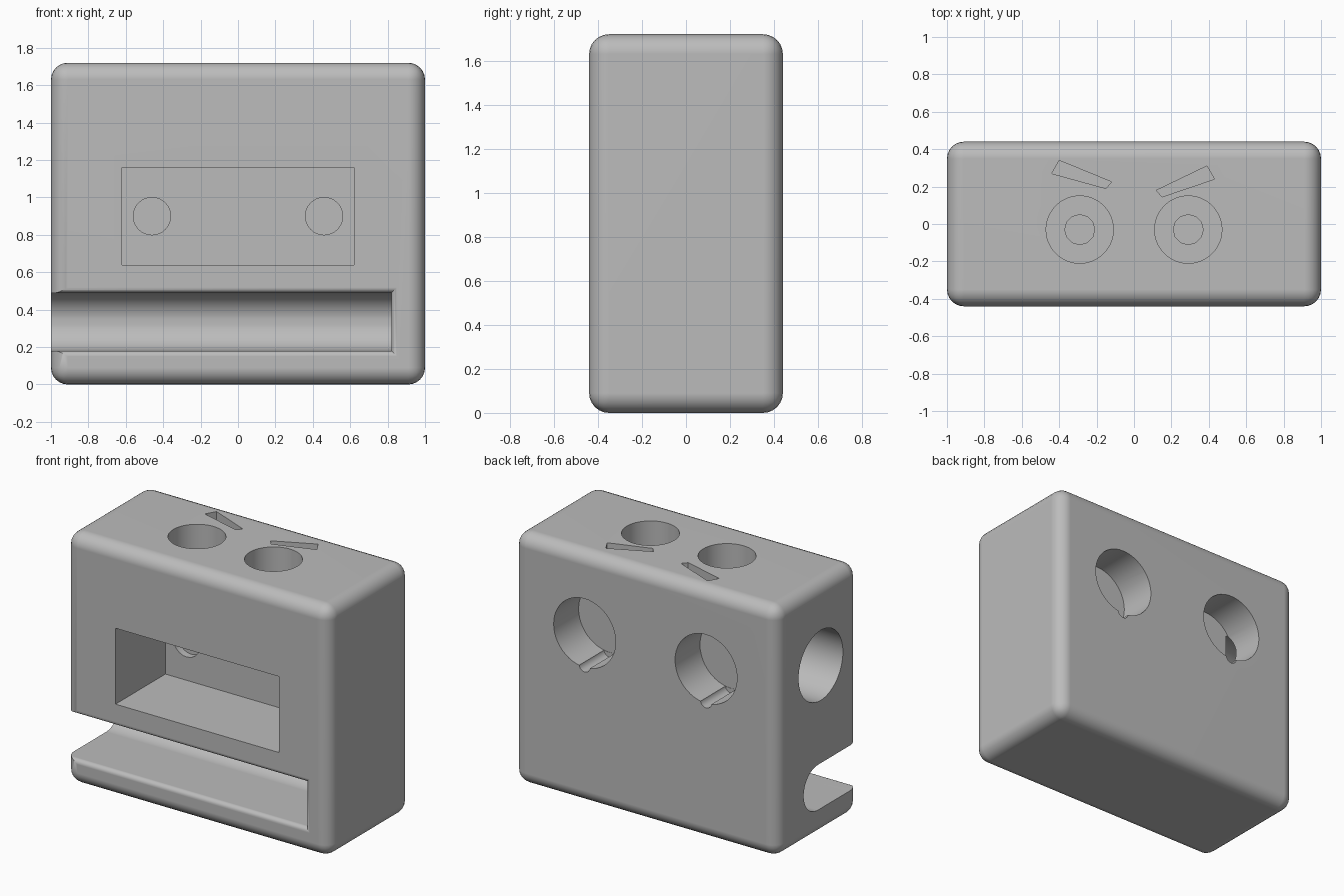
import bpy, bmesh
from math import pi, sin, cos, radians
from mathutils import Vector, Matrix

if "Cube" in bpy.data.objects:
    bpy.data.objects.remove(bpy.data.objects["Cube"], do_unlink=True)

W, D, H = 1.0, 0.44, 1.72        # half width, half depth, height

grey = bpy.data.materials.new("plain grey")
grey.use_nodes = True
grey.diffuse_color = (0.5, 0.5, 0.5, 1)
grey.node_tree.nodes["Principled BSDF"].inputs["Base Color"].default_value = grey.diffuse_color


def make_object(name, bm):
    bmesh.ops.recalc_face_normals(bm, faces=bm.faces)
    mesh = bpy.data.meshes.new(name)
    bm.to_mesh(mesh)
    bm.free()
    obj = bpy.data.objects.new(name, mesh)
    bpy.context.collection.objects.link(obj)
    mesh.materials.append(grey)
    return obj


def box(name, low, high):
    low, high = Vector(low), Vector(high)
    bm = bmesh.new()
    bmesh.ops.create_cube(bm, size=1)
    bmesh.ops.scale(bm, vec=high - low, verts=bm.verts)
    bmesh.ops.translate(bm, vec=(low + high) / 2, verts=bm.verts)
    return make_object(name, bm)


def loft(name, rings):
    """Skin a list of equal-sized rings and cap both ends."""
    bm = bmesh.new()
    loops = [[bm.verts.new(p) for p in ring] for ring in rings]
    n = len(loops[0])
    for a, b in zip(loops, loops[1:]):
        for i in range(n):
            j = (i + 1) % n
            bm.faces.new((a[i], a[j], b[j], b[i]))
    bm.faces.new(loops[0])
    bm.faces.new(loops[-1])
    return make_object(name, bm)


def cylinder(name, start, end, radius, sides=48):
    start, end = Vector(start), Vector(end)
    axis = end - start
    bm = bmesh.new()
    turn = axis.to_track_quat('Z', 'Y').to_matrix().to_4x4()
    bmesh.ops.create_cone(bm, cap_ends=True, segments=sides, radius1=radius, radius2=radius,
                          depth=axis.length, matrix=Matrix.Translation((start + end) / 2) @ turn)
    return make_object(name, bm)


def apply_modifiers(obj):
    graph = bpy.context.evaluated_depsgraph_get()
    mesh = bpy.data.meshes.new_from_object(obj.evaluated_get(graph))
    obj.modifiers.clear()
    obj.data = mesh


def cut(obj, cutter):
    mod = obj.modifiers.new("cut", 'BOOLEAN')
    mod.operation, mod.solver, mod.object = 'DIFFERENCE', 'EXACT', cutter
    apply_modifiers(obj)
    bpy.data.objects.remove(cutter, do_unlink=True)


# Rounded block
body = box("body", (-W, -D, 0), (W, D, H))
bevel = body.modifiers.new("round", 'BEVEL')
bevel.width, bevel.segments = 0.09, 6
apply_modifiers(body)

# Front channel, open at one end, with a rounded lip and a half-round back
r, lip, mid, end = 0.155, 0.03, 0.335, 0.82
steps = [(-D - 0.1, r + lip, end + lip)]
for i in range(6):
    t = i / 5 * pi / 2
    flare = lip * (1 - sin(t))
    steps.append((-D + lip * (1 - cos(t)), r + flare, end + flare))
for i in range(14):
    t = i / 14 * pi / 2
    steps.append((r * sin(t), r * cos(t), end))
cut(body, loft("channel", [[(-W - 0.2, y, mid - h), (x, y, mid - h), (x, y, mid + h), (-W - 0.2, y, mid + h)]
                           for y, h, x in steps]))

# Front pocket
cut(body, box("pocket", (-0.62, -D - 0.1, 0.64), (0.62, 0.10, 1.16)))

# Paired holes: back sockets with a key groove, blind pocket holes, top eye sockets
for s in (-1, 1):
    bx, tx = 0.46 * s, 0.29 * s
    cut(body, cylinder("back_socket", (bx, D + 0.1, 1.17), (bx, 0.17, 1.17), 0.235))
    cut(body, cylinder("key_groove", (bx, D + 0.1, 0.945), (bx, 0.172, 0.945), 0.042, 20))
    cut(body, cylinder("pocket_hole", (bx, 0.05, 0.9), (bx, 0.15, 0.9), 0.1, 32))
    cut(body, cylinder("top_socket", (tx, -0.03, H + 0.1), (tx, -0.03, 1.4), 0.18))
    cut(body, cylinder("pupil_hole", (tx, -0.03, 1.45), (tx, -0.03, 1.1), 0.08, 12))

# Side socket
cut(body, cylinder("side_socket", (-W - 0.1, -0.03, 1.16), (-0.64, -0.03, 1.16), 0.24))

# Slanted brow slots in the top
brows = [[(-0.40, 0.34), (-0.12, 0.225), (-0.15, 0.19), (-0.44, 0.27)],
         [(0.39, 0.31), (0.43, 0.24), (0.15, 0.145), (0.12, 0.18)]]
for brow in brows:
    cut(body, loft("brow", [[(x, y, z) for x, y in brow] for z in (H - 0.06, H + 0.1)]))

# Smooth shading with crisp rims
bpy.ops.object.select_all(action='DESELECT')
body.select_set(True)
bpy.context.view_layer.objects.active = body
bpy.ops.object.shade_smooth_by_angle(angle=radians(32))
weighted = body.modifiers.new("even shading", 'WEIGHTED_NORMAL')
weighted.keep_sharp = True
